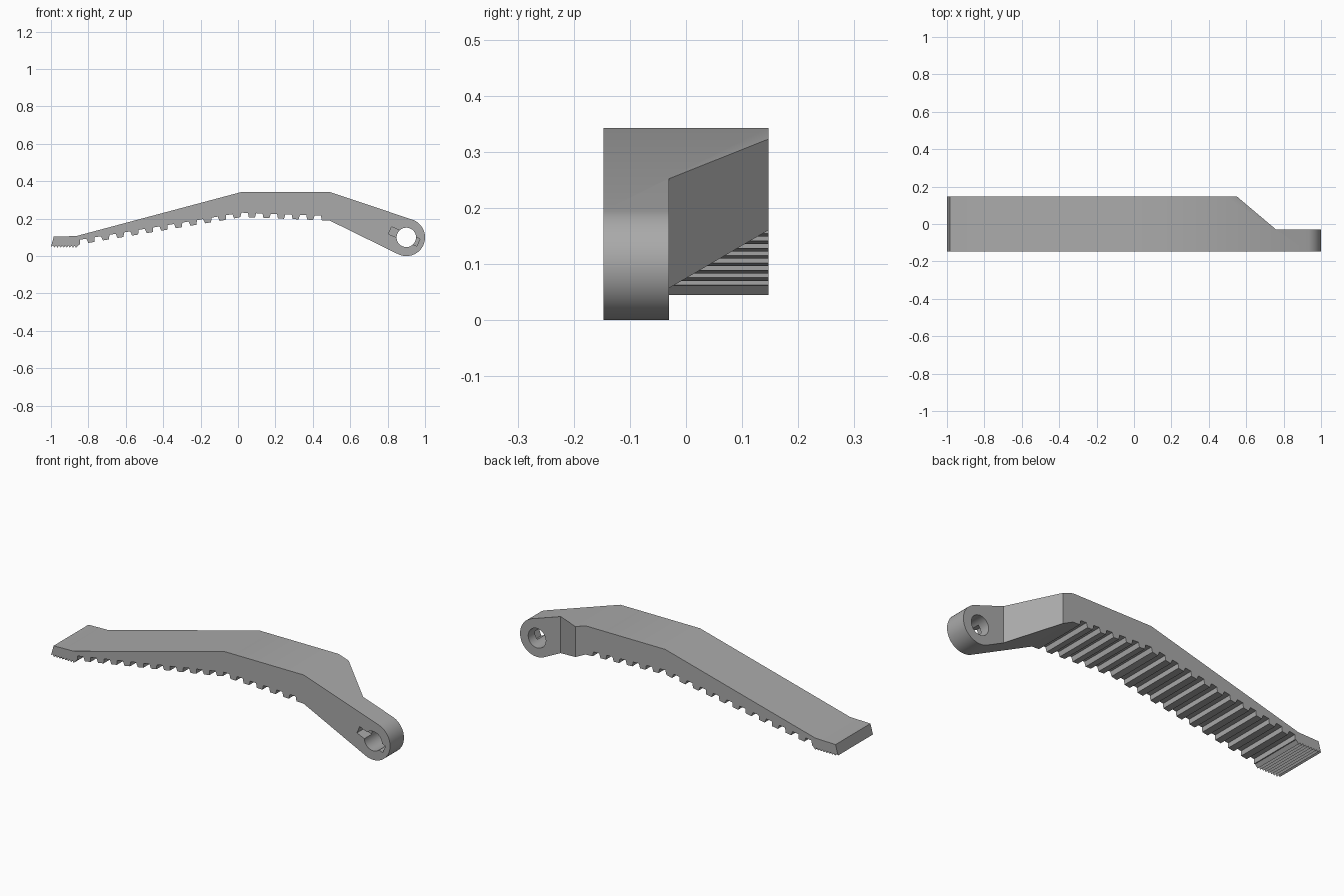
import bpy, bmesh
from math import sin, cos, radians, atan2
from mathutils import Vector

cube = bpy.data.objects.get("Cube")
if cube:
    bpy.data.objects.remove(cube, do_unlink=True)

grey = bpy.data.materials.new("mid grey")
grey.use_nodes = True
colour = (0.4, 0.4, 0.4, 1)
grey.diffuse_color = colour
grey.node_tree.nodes["Principled BSDF"].inputs["Base Color"].default_value = colour

HALF = 0.147           # half width of the lever
PIVOT = Vector((0.9, 0.1))
RADIUS = 0.1


def prism(name, points, axis, low, high):
    """Extrude a 2D outline along y (outline in xz) or z (outline in xy)."""
    place = (lambda p, d: (p[0], d, p[1])) if axis == "y" else (lambda p, d: (p[0], p[1], d))
    bm = bmesh.new()
    face = bm.faces.new([bm.verts.new(place(p, low)) for p in points])
    ext = bmesh.ops.extrude_face_region(bm, geom=[face])
    move = Vector(place((0, 0), high - low))
    bmesh.ops.translate(bm, vec=move, verts=[v for v in ext["geom"] if isinstance(v, bmesh.types.BMVert)])
    bmesh.ops.recalc_face_normals(bm, faces=bm.faces)
    mesh = bpy.data.meshes.new(name)
    bm.to_mesh(mesh)
    bm.free()
    mesh.materials.append(grey)
    obj = bpy.data.objects.new(name, mesh)
    bpy.context.collection.objects.link(obj)
    return obj


def arc(radius, start, end, steps):
    return [PIVOT + radius * Vector((cos(a), sin(a))) for a in
            (radians(start + (end - start) * i / steps) for i in range(steps + 1))]


# Upper outline, running from the tip to the rounded pivot end
outline = [(-1, 0.05), (-0.985, 0.104), (-0.865, 0.107), (0.02, 0.343), (0.49, 0.343)]
outline += arc(RADIUS, 71.5, -116, 32)

# Underside arch with square grip notches, running back to the tip
arch = [Vector((0.49, 0.19)), Vector((0.02, 0.208)), Vector((-0.85, 0.062))]
outline.append(arch[0])
for k in range(5, -12, -1):
    x = 0.035 + 0.078 * k
    a, b = arch[:2] if k >= 0 else arch[1:]
    along = (b - a).normalized()
    up = Vector((along.y, -along.x))
    mid = a + (b - a) * ((x - a.x) / (b.x - a.x))
    for t, d in ((-0.023, 0), (-0.017, 0.024), (0.017, 0.024), (0.023, 0)):
        outline.append(mid + along * t + up * d)
outline.append(arch[-1])

# Fine serrations below the tip
for i in range(8):
    x = -0.866 - 0.0165 * i
    outline += [(x, 0.045), (x - 0.008, 0.056)]

lever = prism("lever", outline, "y", -HALF, HALF)

# Cutters: slanted relief, round pivot hole and blind key slot
relief = prism("relief_cutter", [(0.55, HALF), (0.76, -0.03), (1.2, -0.03), (1.2, 0.3), (0.55, 0.3)],
               "z", -0.2, 0.6)
hole = prism("hole_cutter", arc(0.052, 0, 348.75, 31), "y", -0.3, 0.3)
u = Vector((cos(radians(-23)), sin(radians(-23))))
v = Vector((-u.y, u.x))
slot = prism("slot_cutter", [PIVOT + u * s + v * t for s, t in
             ((-0.095, -0.021), (0.07, -0.021), (0.07, 0.021), (-0.095, 0.021))], "y", -0.3, -0.085)

for cutter in (relief, hole, slot):
    mod = lever.modifiers.new(cutter.name, "BOOLEAN")
    mod.operation = "DIFFERENCE"
    mod.solver = "EXACT"
    mod.object = cutter
    bpy.ops.object.select_all(action="DESELECT")
    lever.select_set(True)
    bpy.context.view_layer.objects.active = lever
    bpy.ops.object.modifier_apply(modifier=mod.name)
    bpy.data.objects.remove(cutter, do_unlink=True)

bpy.ops.object.shade_smooth_by_angle(angle=radians(30))
